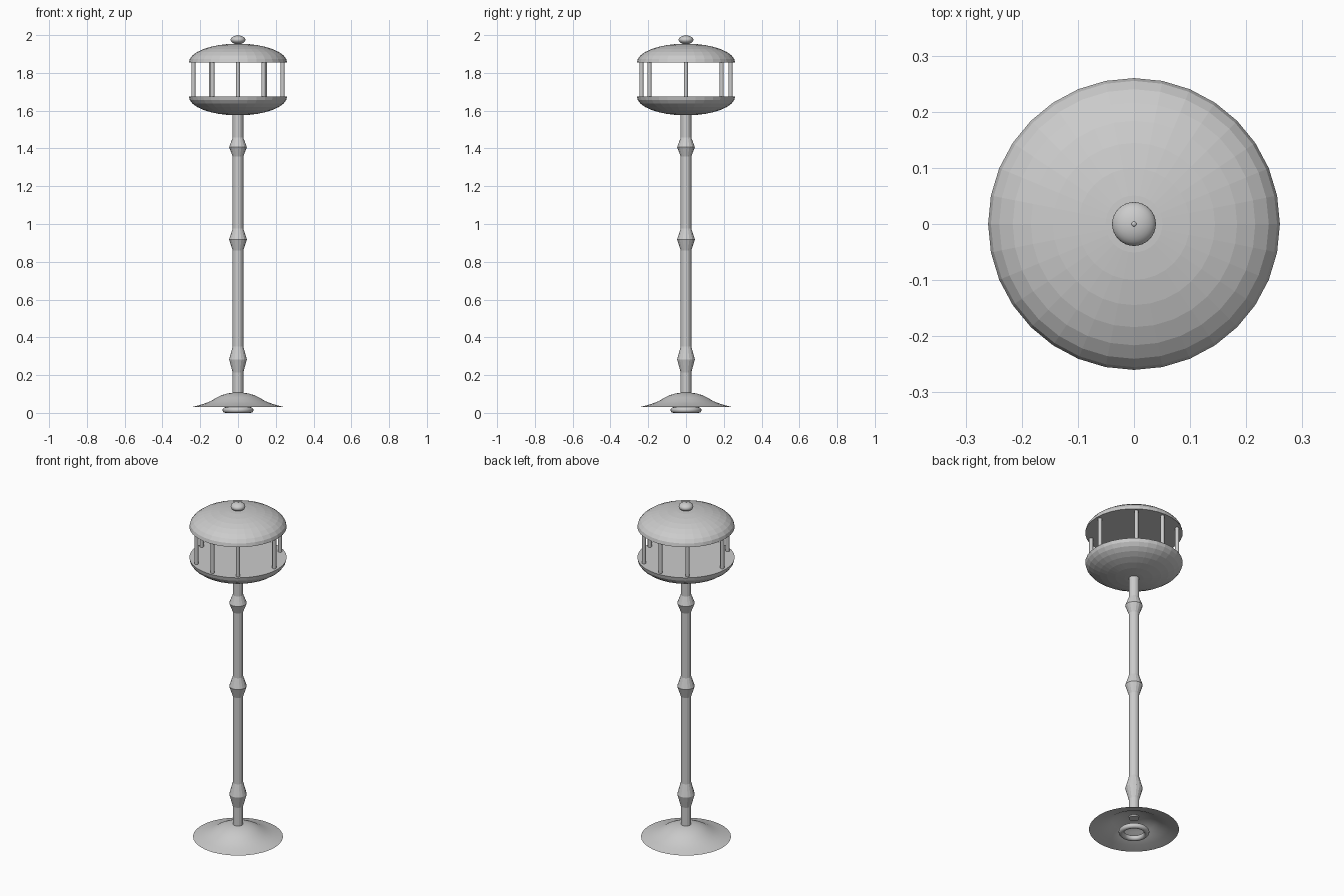
import bpy, math

if "Cube" in bpy.data.objects:
    bpy.data.objects.remove(bpy.data.objects["Cube"])

grey = bpy.data.materials.new("plain grey")
grey.diffuse_color = (0.6, 0.6, 0.6, 1)
grey.use_nodes = True
grey.node_tree.nodes["Principled BSDF"].inputs["Base Color"].default_value = grey.diffuse_color


def lathe(name, profile, segs=32, smooth=None):
    """Spin (radius, z) points around z; radius 0 makes a pole vertex."""
    verts, faces, rings = [], [], []
    for r, z in profile:
        if r == 0:
            rings.append([len(verts)] * segs)
            verts.append((0, 0, z))
        else:
            rings.append(list(range(len(verts), len(verts) + segs)))
            for i in range(segs):
                a = 2 * math.pi * i / segs
                verts.append((r * math.cos(a), r * math.sin(a), z))
    for lo, hi in zip(rings, rings[1:]):
        for i in range(segs):
            j = (i + 1) % segs
            quad = list(dict.fromkeys((lo[i], lo[j], hi[j], hi[i])))
            faces.append(quad)
    mesh = bpy.data.meshes.new(name)
    mesh.from_pydata(verts, [], faces)
    mesh.materials.append(grey)
    ob = bpy.data.objects.new(name, mesh)
    bpy.context.collection.objects.link(ob)
    if smooth:
        bpy.ops.object.select_all(action='DESELECT')
        ob.select_set(True)
        bpy.context.view_layer.objects.active = ob
        bpy.ops.object.shade_smooth_by_angle(angle=math.radians(smooth))
    return ob


def arc(r, h, z, a0, a1, n):
    """Elliptical arc of (radius, z) points, angles in degrees from the equator."""
    pts = []
    for i in range(n + 1):
        a = math.radians(a0 + (a1 - a0) * i / n)
        c = math.cos(a)
        pts.append((r * c if c > 1e-6 else 0, z + h * math.sin(a)))
    return pts


# Base: thin flared shell, open underneath
lathe("base", [(0.24, 0.032), (0.19, 0.045), (0.145, 0.062), (0.115, 0.08),
               (0.085, 0.094), (0.055, 0.103), (0.026, 0.107), (0, 0.108)], smooth=30)

# Foot ring under the base
bpy.ops.mesh.primitive_torus_add(major_radius=0.067, minor_radius=0.015,
                                 major_segments=32, minor_segments=12,
                                 location=(0, 0, 0.015))
ring = bpy.context.object
ring.name = "foot_ring"
ring.data.materials.append(grey)
bpy.ops.object.shade_smooth_by_angle(angle=math.radians(40))

# Pole
lathe("pole", [(0, 0.098), (0.028, 0.098), (0.028, 1.59), (0, 1.59)], segs=16)

# Double-cone collars on the pole
for name, z, h in (("lower_collar", 0.283, 0.069), ("middle_collar", 0.918, 0.058),
                   ("upper_collar", 1.407, 0.05)):
    lathe(name, [(0.028, z - h), (0.047, z), (0.028, z + h)], segs=16)

# Lantern bowl and roof: capped half ellipsoids
lathe("lantern_bowl", arc(0.26, 0.1, 1.675, -90, 0, 8) + [(0, 1.675)])
lathe("lantern_roof", [(0, 1.855)] + arc(0.26, 0.1, 1.855, 0, 90, 8))

# Eight bars between bowl and roof
for i, deg in enumerate((0, 35, 90, 143, 180, 217, 270, 325)):
    a = math.radians(deg)
    bar = lathe(f"lantern_bar_{i + 1}", [(0, 1.67), (0.011, 1.67), (0.011, 1.86), (0, 1.86)],
                segs=12, smooth=40)
    bar.location = (0.236 * math.sin(a), -0.236 * math.cos(a), 0)

# Finial with a tiny tip
lathe("finial", arc(0.039, 0.023, 1.975, -90, 90, 16), smooth=40)
lathe("finial_tip", arc(0.005, 0.004, 1.996, -90, 90, 8), segs=12, smooth=40)
